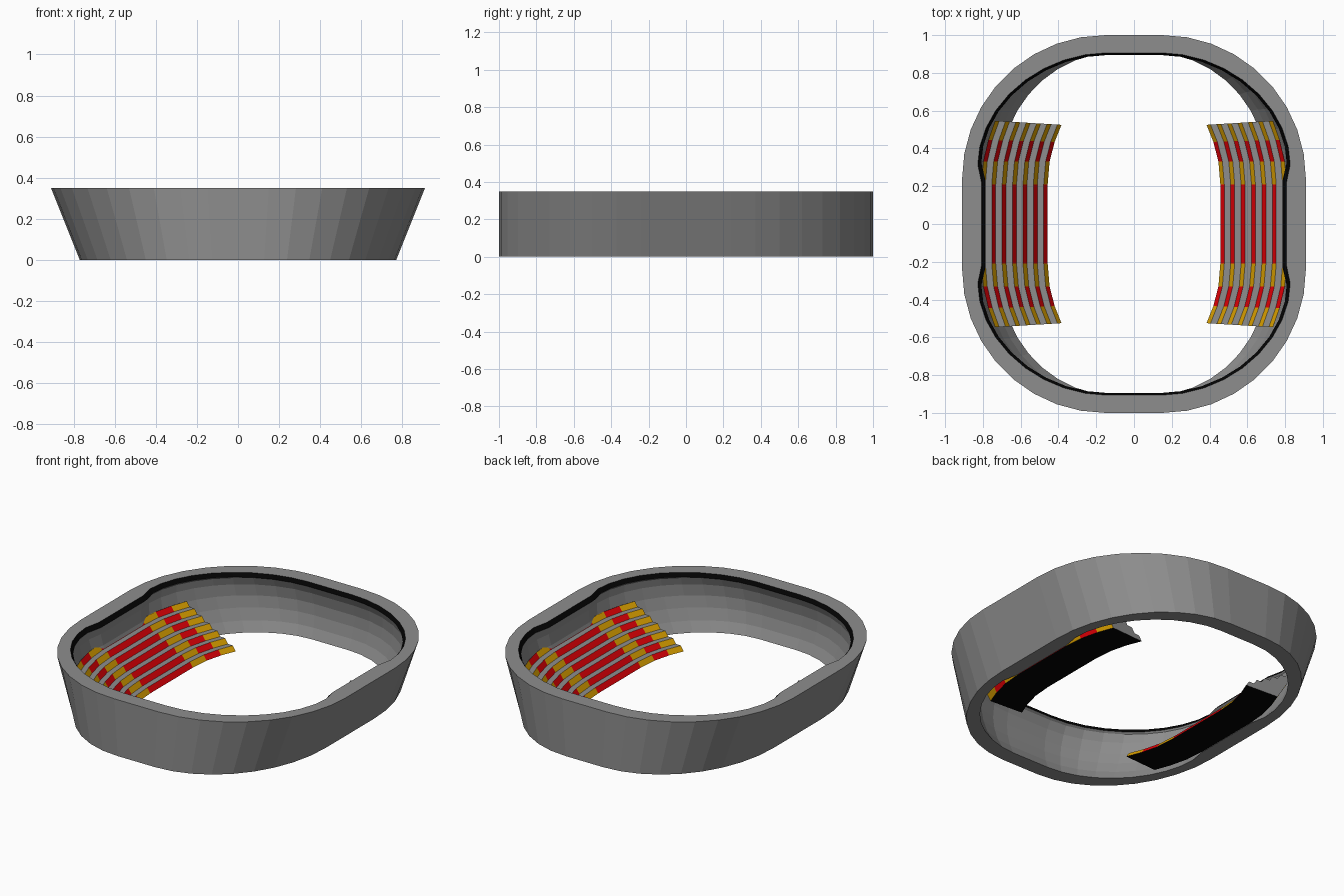
import bpy, bmesh, math

if "Cube" in bpy.data.objects:
    bpy.data.objects.remove(bpy.data.objects["Cube"])


def material(name, rgb):
    m = bpy.data.materials.new(name)
    m.diffuse_color = (*rgb, 1)
    m.use_nodes = True
    m.node_tree.nodes["Principled BSDF"].inputs["Base Color"].default_value = m.diffuse_color
    return m


GREY = material("concrete grey", (0.27, 0.27, 0.27))
BLACK = material("black", (0.001, 0.001, 0.001))
RED = material("seat red", (0.8, 0.0, 0.002))
YELLOW = material("seat yellow", (0.72, 0.36, 0.0))
H = 0.35


def finish(name, bm, mats):
    bmesh.ops.recalc_face_normals(bm, faces=bm.faces)
    me = bpy.data.meshes.new(name)
    bm.to_mesh(me)
    bm.free()
    for m in mats:
        me.materials.append(m)
    ob = bpy.data.objects.new(name, me)
    bpy.context.collection.objects.link(ob)
    return ob


def outline(side, cx, cy, rx, ry, p=2.0, n=9):
    """Rounded plan: straight side points, then a rounded corner, mirrored to all quadrants."""
    q = list(side)
    for k in range(n + 1):
        a = math.pi / 2 * k / n
        c, s = max(0, math.cos(a)), math.sin(a)
        q.append((cx + rx * c ** (2 / p), cy + ry * s ** (2 / p)))
    half = q + [(-x, y) for x, y in reversed(q)]
    return half + [(-x, -y) for x, y in half]


outer = outline([(0.91, 0.0), (0.91, 0.15)], 0.15, 0.24, 0.76, 0.76)
inner = outline([(0.80, 0.0), (0.80, 0.22)], 0.15, 0.32, 0.672, 0.58, 1.9)
# the straight-side start point is shared by mirrored halves, so drop the doubles
keep = [i for i in range(len(outer))
        if abs(outer[i][0] - outer[i - 1][0]) + abs(outer[i][1] - outer[i - 1][1]) > 1e-6]
outer = [outer[i] for i in keep]
inner = [inner[i] for i in keep]

# Bowl wall: (blend from outer to inner plan, height); narrower in x at the foot
profile = [(0, 0), (0, H), (0.94, H), (1.06, 0.327), (0.92, 0.318), (0.68, 0.27),
           (0.53, 0.2), (0.55, 0.13), (0.7, 0.06), (0.97, 0)]
bm = bmesh.new()
rings = []
for f, z in profile:
    s = 0.846 + 0.154 * z / H
    rings.append([bm.verts.new((s * (a[0] + f * (b[0] - a[0])), a[1] + f * (b[1] - a[1]), z))
                  for a, b in zip(outer, inner)])
for i, r in enumerate(rings):
    nxt = rings[(i + 1) % len(rings)]
    for j in range(len(r)):
        k = (j + 1) % len(r)
        face = bm.faces.new((r[j], r[k], nxt[k], nxt[j]))
        face.material_index = 1 if i == 2 else 0   # black band under the rim
finish("stadium_wall", bm, [GREY, BLACK])

# Stands: stepped section swept along y, bending inwards at both ends
ROWS, PITCH, LEAN, RISE = 7, 0.055, 0.021, 0.03
section = [(0.0, 0.0)]
for i in range(ROWS):
    section.append((i * PITCH + LEAN, (i + 1) * RISE))
    section.append(((i + 1) * PITCH if i < ROWS - 1 else 0.352, (i + 1) * RISE))
section.append((0.22, 0.0))
half_path = [(0.21, 0.0), (0.33, -0.01), (0.435, -0.037), (0.525, -0.073)]
path = [(-y, d) for y, d in reversed(half_path)] + half_path
band_colour = [2, 1, 2, 1, 2, 1, 2]      # yellow, red, yellow, red, ...


def stand(name, side):
    bm = bmesh.new()
    cuts = []
    for y, d in path:
        fan = 0.6 * max(0, abs(y) - 0.33)
        cuts.append([bm.verts.new((side * (0.457 + d + u), y * (1 + fan * u), z))
                     for u, z in section])
    n = len(section)
    for b in range(len(cuts) - 1):
        for j in range(n):
            k = (j + 1) % n
            face = bm.faces.new((cuts[b][j], cuts[b][k], cuts[b + 1][k], cuts[b + 1][j]))
            if j == n - 1:
                face.material_index = 3                  # black base
            elif j % 2 == 0 or j == n - 2:
                face.material_index = band_colour[b]     # seat rows and back
    bm.faces.new(cuts[0])
    bm.faces.new(cuts[-1])
    finish(name, bm, [GREY, RED, YELLOW, BLACK])


stand("right_stand", 1)
stand("left_stand", -1)
